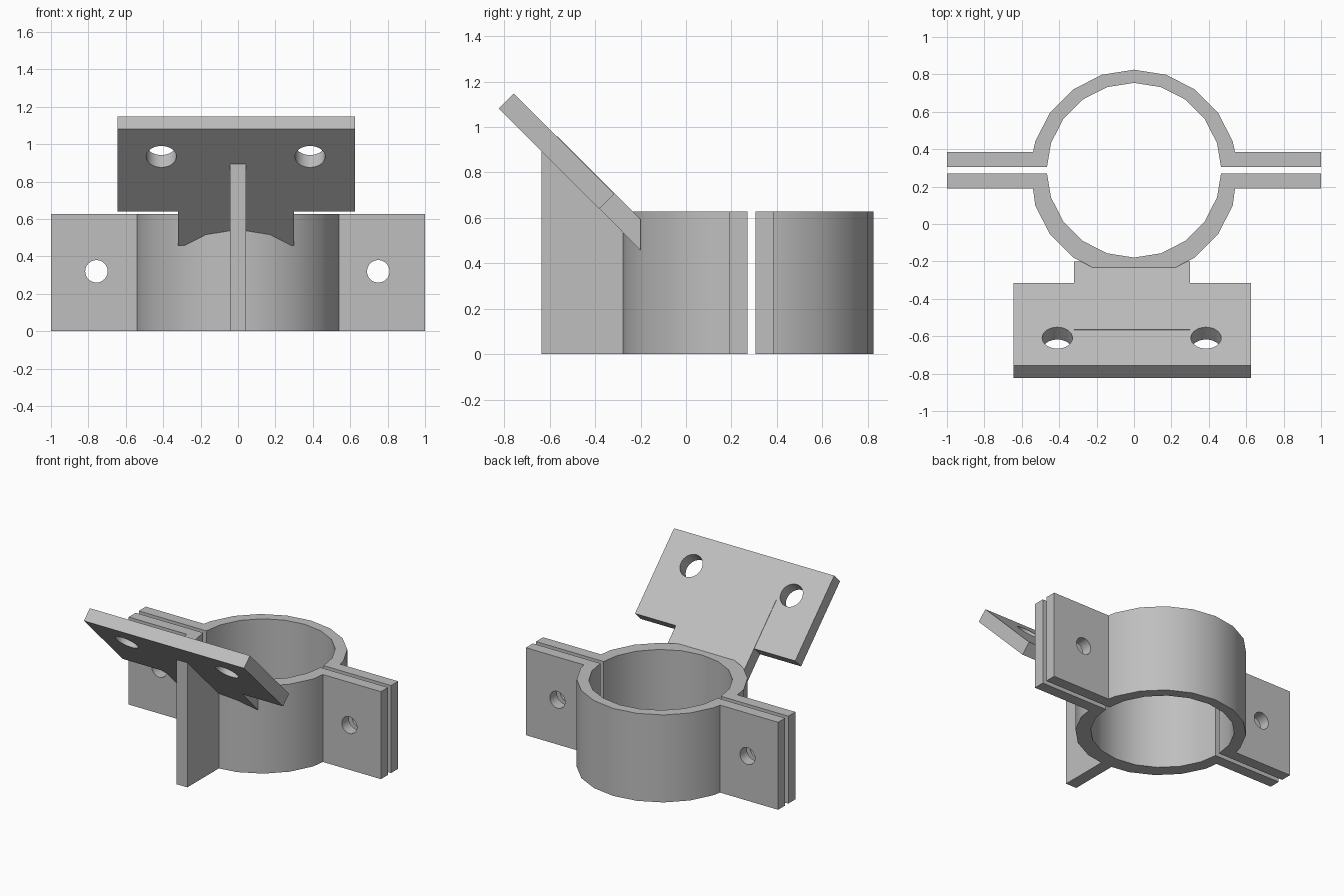
import bpy, math
from mathutils import Vector

if "Cube" in bpy.data.objects:
    bpy.data.objects.remove(bpy.data.objects["Cube"], do_unlink=True)

# Single grey finish
grey = bpy.data.materials.new("matte_grey")
grey.use_nodes = True
colour = (0.52, 0.52, 0.52, 1)
grey.diffuse_color = colour
grey.node_tree.nodes["Principled BSDF"].inputs["Base Color"].default_value = colour


def prism(name, outline, offset):
    """Closed solid between an outline of 3D points and its copy moved by offset."""
    n = len(outline)
    base = [Vector(p) for p in outline]
    verts = base + [p + Vector(offset) for p in base]
    faces = [list(range(n))[::-1], list(range(n, 2 * n))]
    faces += [[i, (i + 1) % n, (i + 1) % n + n, i + n] for i in range(n)]
    mesh = bpy.data.meshes.new(name)
    mesh.from_pydata(verts, [], faces)
    obj = bpy.data.objects.new(name, mesh)
    bpy.context.collection.objects.link(obj)
    mesh.materials.append(grey)
    activate(obj)
    bpy.ops.object.mode_set(mode="EDIT")
    bpy.ops.mesh.select_all(action="SELECT")
    bpy.ops.mesh.normals_make_consistent(inside=False)
    bpy.ops.object.mode_set(mode="OBJECT")
    return obj


def activate(obj):
    bpy.ops.object.select_all(action="DESELECT")
    obj.select_set(True)
    bpy.context.view_layer.objects.active = obj


def drill(obj, centre, radius, tilt):
    """Cut a round hole whose axis is z tilted about x."""
    bpy.ops.mesh.primitive_cylinder_add(vertices=32, radius=radius, depth=0.4,
                                        location=centre, rotation=(tilt, 0, 0))
    cutter = bpy.context.object
    cutter.hide_render = True
    cutter.data.materials.append(grey)
    mod = obj.modifiers.new("hole", "BOOLEAN")
    mod.operation, mod.solver, mod.object = "DIFFERENCE", "EXACT", cutter
    activate(obj)
    bpy.ops.object.modifier_apply(modifier=mod.name)
    bpy.data.objects.remove(cutter, do_unlink=True)


def smooth(obj):
    activate(obj)
    bpy.ops.object.shade_smooth_by_angle(angle=math.radians(30))


def arc(radius, centre_y, side, steps):
    """Points of a 20-sided circle on one side, from +x to -x."""
    return [(radius * math.cos(k * math.pi / 10),
             centre_y + side * radius * math.sin(k * math.pi / 10), 0) for k in steps]


# Two clamp halves, each an arc with bolt flanges
HEIGHT = 0.627
for name, side, inner_y, outer_y in (("rear_clamp_half", 1, 0.305, 0.385),
                                     ("front_clamp_half", -1, 0.27, 0.19)):
    outline = [(1, inner_y, 0), (1, outer_y, 0), (0.54, outer_y, 0)]
    outline += arc(0.555, 0.27, side, range(1, 10))
    outline += [(-0.54, outer_y, 0), (-1, outer_y, 0), (-1, inner_y, 0), (-0.465, inner_y, 0)]
    outline += arc(0.467, 0.2875, side, range(9, 0, -1))
    outline += [(0.465, inner_y, 0)]
    half = prism(name, outline, (0, 0, HEIGHT))
    for x in (-0.757, 0.75):
        drill(half, (x, (inner_y + outer_y) / 2, 0.32), 0.06, math.pi / 2)
    smooth(half)

# Sloped mounting plate with two holes
plate = prism("mounting_plate",
              [(-0.645, y, z) for y, z in ((-0.382, 0.64), (-0.315, 0.705),
                                           (-0.757, 1.147), (-0.824, 1.082))],
              (1.27, 0, 0))
for x in (-0.41, 0.385):
    drill(plate, (x, -0.643, 0.965), 0.081, math.radians(-45))
smooth(plate)

# Tongue joining the plate to the clamp, standing slightly proud of the plate
prism("plate_tongue",
      [(-0.32, y, z) for y, z in ((-0.2, 0.458), (-0.2, 0.594),
                                  (-0.565, 0.959), (-0.632, 0.892))],
      (0.62, 0, 0))

# Upright rib under the plate
prism("support_rib",
      [(-0.043, y, z) for y, z in ((-0.635, 0), (-0.24, 0),
                                   (-0.24, 0.5), (-0.635, 0.895))],
      (0.086, 0, 0))
